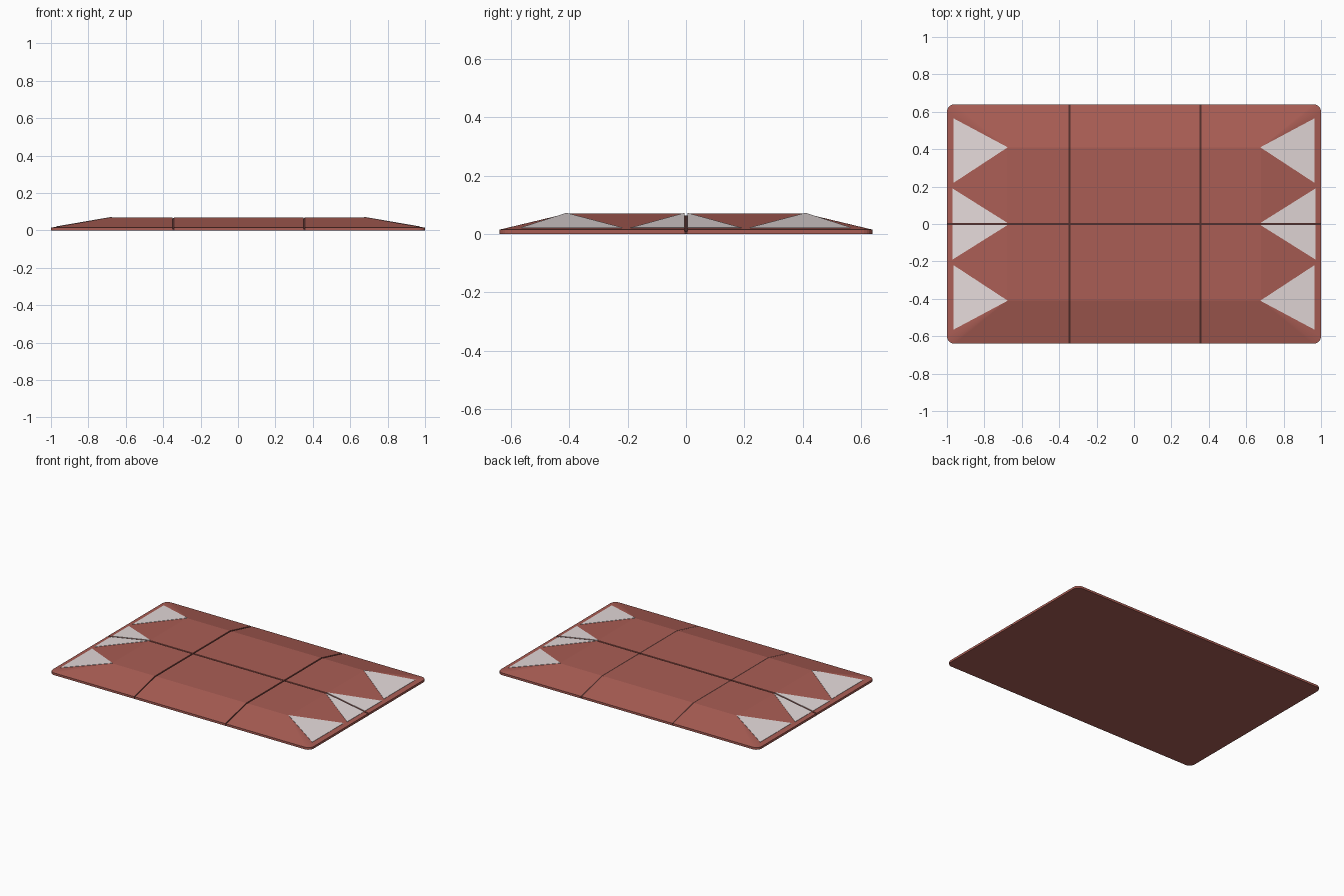
import bpy, bmesh, math
from mathutils import Vector

if "Cube" in bpy.data.objects:
    bpy.data.objects.remove(bpy.data.objects["Cube"])

HX, HY, TX, TY = 1.0, 0.64, 0.68, 0.41      # footprint and plateau half sizes
RIM, TOP, R = 0.015, 0.07, 0.04             # rim height, full height, corner radius
SEAM, DEPTH, LIP = 0.010, 0.006, 0.0005

def material(name, rgb):
    m = bpy.data.materials.new(name)
    m.diffuse_color = (*rgb, 1)
    m.use_nodes = True
    m.node_tree.nodes["Principled BSDF"].inputs["Base Color"].default_value = m.diffuse_color
    return m

red = material("brick_red", (0.40, 0.11, 0.089))
dark = material("dark_seam", (0.09, 0.03, 0.026))
white = material("pale_grey", (0.78, 0.70, 0.70))

def finish(bm, name, mats):
    bmesh.ops.recalc_face_normals(bm, faces=bm.faces[:])
    me = bpy.data.meshes.new(name)
    bm.to_mesh(me)
    bm.free()
    for m in mats:
        me.materials.append(m)
    ob = bpy.data.objects.new(name, me)
    bpy.context.collection.objects.link(ob)
    return ob

# Ramp body: rounded footprint rising to a rectangular plateau
bm = bmesh.new()
for sx, sy, start in ((1, 1, 0), (-1, 1, 90), (-1, -1, 180), (1, -1, 270)):
    for i in range(7):
        a = math.radians(start + i * 15)
        for z in (0, RIM):
            bm.verts.new((sx * (HX - R) + R * math.cos(a), sy * (HY - R) + R * math.sin(a), z))
    bm.verts.new((sx * TX, sy * TY, TOP))
bmesh.ops.convex_hull(bm, input=bm.verts[:])
bmesh.ops.dissolve_limit(bm, angle_limit=math.radians(0.5), verts=bm.verts[:], edges=bm.edges[:])

# Seams between the six modules, cut and pressed in
def cut(axis, pos):
    co, no = Vector((0, 0, 0)), Vector((0, 0, 0))
    co[axis], no[axis] = pos, 1
    bmesh.ops.bisect_plane(bm, geom=bm.verts[:] + bm.edges[:] + bm.faces[:],
                           dist=1e-6, plane_co=co, plane_no=no)

SEAMS_X = (-0.35, 0.35)
for x in SEAMS_X:
    for d in (0, LIP, SEAM):
        cut(0, x + d)
for y in (-0.005, -0.0045, 0.0045, 0.005):
    cut(1, y)
for v in bm.verts:
    in_x = any(abs(v.co.x - x - LIP) < 1e-4 for x in SEAMS_X)
    if v.co.z > RIM - 0.001 and (in_x or abs(v.co.y) < 0.0047):
        v.co.z -= DEPTH
bm.normal_update()
for f in bm.faces:
    c = f.calc_center_median()
    in_x = any(x + LIP < c.x < x + SEAM for x in SEAMS_X)
    if c.z > 0.002 and (in_x or abs(c.y) < 0.0045):
        f.material_index = 1
finish(bm, "ramp_body", (red, dark))

# Pale arrow markings: thin plates on the two end slopes
def marking(name, side, points):
    bm = bmesh.new()
    rings = []
    for off in (-0.002, 0.002):
        rings.append([bm.verts.new((side * x, y, RIM + (HX - x) / (HX - TX) * (TOP - RIM) + off))
                      for x, y in points])
    lo, hi = rings
    bm.faces.new(lo[::-1])
    bm.faces.new(hi)
    for i in range(3):
        j = (i + 1) % 3
        bm.faces.new((lo[i], lo[j], hi[j], hi[i]))
    finish(bm, name, (white,))

for side, end in ((-1, "left"), (1, "right")):
    for s, row in ((-1, "front"), (1, "back")):
        marking(f"{end}_{row}_marking", side, [(0.965, s * 0.22), (0.965, s * 0.565), (0.675, s * 0.41)])
        marking(f"{end}_middle_{row}_marking", side, [(0.97, s * 0.005), (0.97, s * 0.19), (0.675, s * 0.005)])
